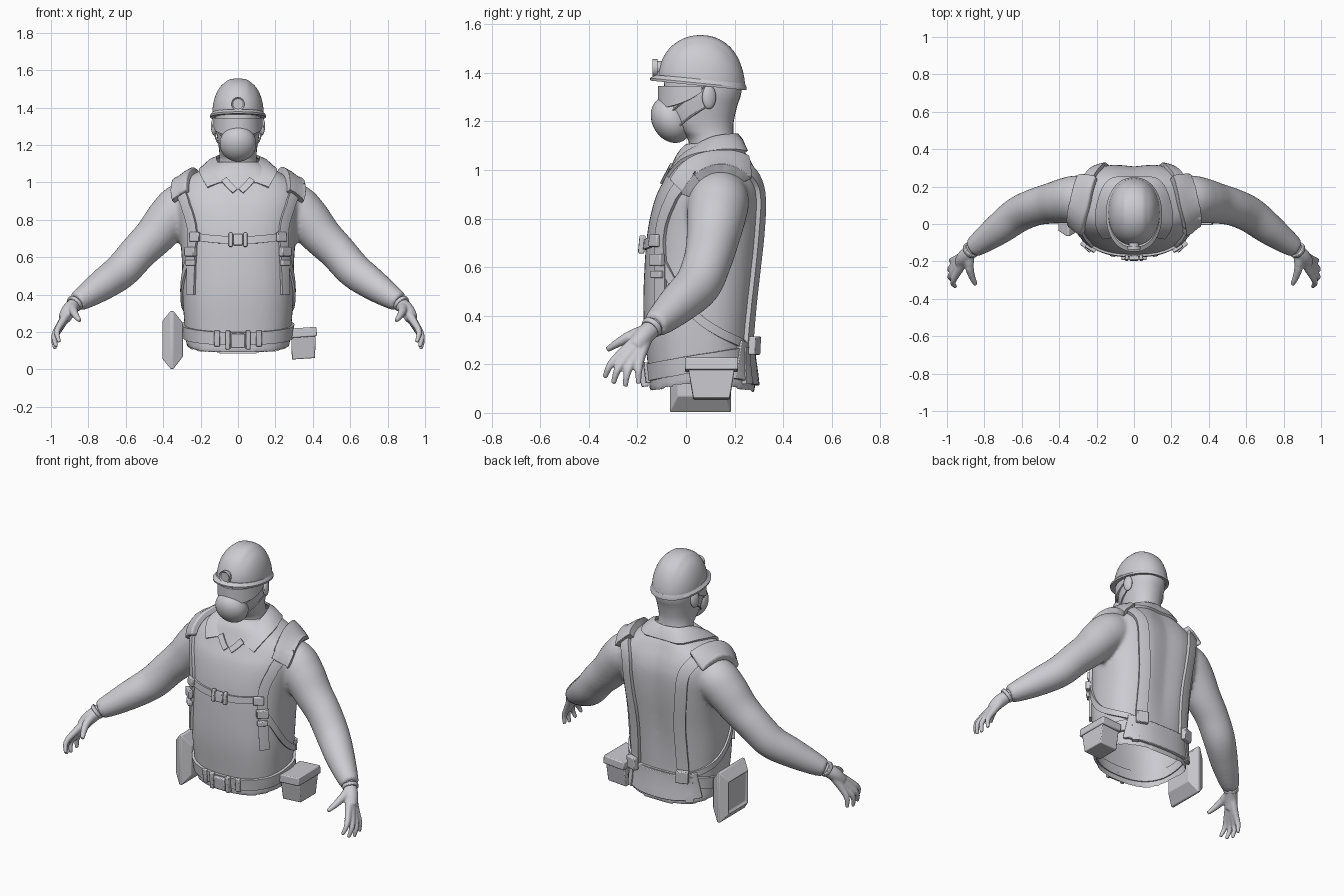
import bpy, bmesh
from math import sin, cos, pi, radians, exp
from mathutils import Vector as V, Matrix
from mathutils.bvhtree import BVHTree

if "Cube" in bpy.data.objects:
    bpy.data.objects.remove(bpy.data.objects["Cube"])

grey = bpy.data.materials.new("plain_grey")
grey.use_nodes = True
colour = (0.6, 0.6, 0.64, 1)
grey.diffuse_color = colour
grey.node_tree.nodes["Principled BSDF"].inputs["Base Color"].default_value = colour


def finish(name, bm, angle=40, remesh=0, bevel=0):
    bmesh.ops.recalc_face_normals(bm, faces=bm.faces)
    me = bpy.data.meshes.new(name)
    bm.to_mesh(me)
    bm.free()
    ob = bpy.data.objects.new(name, me)
    bpy.context.collection.objects.link(ob)
    me.materials.append(grey)
    if remesh:
        m = ob.modifiers.new("blend", 'REMESH')
        m.mode, m.voxel_size = 'VOXEL', remesh
        m = ob.modifiers.new("soften", 'SMOOTH')
        m.iterations, m.factor = 6, 0.5
        baked = bpy.data.meshes.new_from_object(
            ob.evaluated_get(bpy.context.evaluated_depsgraph_get()))
        ob.modifiers.clear()
        ob.data = baked
        baked.materials.clear()
        baked.materials.append(grey)
    if bevel:
        m = ob.modifiers.new("bevel", 'BEVEL')
        m.width, m.segments = bevel, 2
    bpy.ops.object.select_all(action='DESELECT')
    ob.select_set(True)
    bpy.context.view_layer.objects.active = ob
    bpy.ops.object.shade_smooth_by_angle(angle=radians(angle))
    return ob


def loft(bm, rings):
    rows = [[bm.verts.new(p) for p in r] for r in rings]
    n = len(rows[0])
    for a, b in zip(rows, rows[1:]):
        for i in range(n):
            j = (i + 1) % n
            bm.faces.new((a[i], a[j], b[j], b[i]))
    bm.faces.new(rows[0])
    bm.faces.new(rows[-1])


def spline(keys, steps=6):
    """Catmull-Rom resampling of tuples of any length."""
    k = [V(p) for p in keys]
    k = [2 * k[0] - k[1]] + k + [2 * k[-1] - k[-2]]
    out = []
    for a, b, c, d in zip(k, k[1:], k[2:], k[3:]):
        for i in range(steps):
            t = i / steps
            out.append(0.5 * (2 * b + (c - a) * t + (2 * a - 5 * b + 4 * c - d) * t * t
                              + (3 * b - a - 3 * c + d) * t ** 3))
    return out + [k[-2]]


def oval(z, hx, yf, yb, n=2.0, count=48, warp=None):
    ring = []
    for i in range(count):
        a = 2 * pi * i / count
        c, s = cos(a), sin(a)
        x = hx * abs(c) ** (2 / n) * (1 if c > 0 else -1)
        y = (yf + yb) / 2 + (yb - yf) / 2 * abs(s) ** (2 / n) * (1 if s > 0 else -1)
        p = V((x, y, z))
        ring.append(warp(p) if warp else p)
    return ring


def tube(bm, keys, side=1, count=16, steps=5):
    pts = spline(keys, steps)
    rings = []
    for i, p in enumerate(pts):
        t = pts[min(i + 1, len(pts) - 1)].to_3d() - pts[max(i - 1, 0)].to_3d()
        u = t.cross(V((0.1, 0.9, 0.3))).normalized()
        v = t.cross(u).normalized()
        ring = [p.to_3d() + p[3] * (u * cos(2 * pi * k / count) + v * sin(2 * pi * k / count))
                for k in range(count)]
        rings.append([V((q.x * side, q.y, q.z)) for q in ring])
    loft(bm, rings)


def box(name, loc, size, rot=None, bevel=0.006):
    bm = bmesh.new()
    m = Matrix.Translation(loc) @ (rot.to_matrix().to_4x4() if rot else Matrix())
    bmesh.ops.create_cube(bm, size=1, matrix=m @ Matrix.Diagonal((*size, 1)))
    return finish(name, bm, bevel=bevel)


# Shirt: torso and sleeves blended into one skin
def spine_groove(p):
    if p.y > 0.15:
        p.y -= 0.018 * exp(-(p.x / 0.08) ** 2) * max(0, min(1, (p.z - 0.2) * 3))
    if p.z < 0.14:
        p.z -= 0.22 * abs(p.y - 0.06)
    return p


bm = bmesh.new()
torso = [(0.13, 0.275, -0.15, 0.285), (0.22, 0.285, -0.16, 0.27), (0.4, 0.297, -0.175, 0.28),
         (0.58, 0.3, -0.172, 0.30), (0.75, 0.315, -0.158, 0.32), (0.88, 0.335, -0.128, 0.325),
         (0.96, 0.33, -0.09, 0.31), (1.02, 0.28, -0.06, 0.285), (1.07, 0.19, -0.035, 0.26),
         (1.11, 0.12, 0.0, 0.23)]
loft(bm, [oval(*k, n=2.5, warp=spine_groove) for k in spline(torso)])
for s in (1, -1):
    tube(bm, [(0.18, 0.14, 0.89, 0.1), (0.29, 0.135, 0.875, 0.125), (0.365, 0.125, 0.81, 0.122),
              (0.445, 0.11, 0.715, 0.109), (0.53, 0.09, 0.63, 0.1), (0.62, 0.05, 0.53, 0.096),
              (0.72, -0.025, 0.455, 0.085), (0.815, -0.095, 0.39, 0.066),
              (0.865, -0.13, 0.36, 0.052)], s, 32)
shirt = finish("shirt", bm, 60, remesh=0.012)
skin = BVHTree.FromPolygons([v.co for v in shirt.data.vertices],
                            [tuple(p.vertices) for p in shirt.data.polygons])
# Open hem: the shirt is hollow underneath
bm = bmesh.new()
bm.from_mesh(shirt.data)
hem = [f for f in bm.faces if f.normal.z < -0.6 and f.calc_center_median().z < 0.16]
bmesh.ops.delete(bm, geom=hem, context='FACES')
bm.to_mesh(shirt.data)
bm.free()


def on_body(p, lift=0.0):
    q, n, _, _ = skin.find_nearest(V(p))
    return q + n * lift, n


def ribbon(name, path, width, thick=0.012, side=1, steps=6, bevel=0):
    """A strap laid over the shirt."""
    pts = [on_body((p.x * side, p.y, p.z)) for p in spline(path, steps)]
    rings = []
    for i, (q, n) in enumerate(pts):
        t = pts[min(i + 1, len(pts) - 1)][0] - pts[max(i - 1, 0)][0]
        across = t.cross(n).normalized() * width / 2
        spots = [on_body(q + across * f) for f in (-1, -0.4, 0.4, 1)]
        rings.append([c + m * thick for c, m in spots] + [c - m * 0.006 for c, m in reversed(spots)])
    bm = bmesh.new()
    loft(bm, rings)
    return finish(name, bm, 45, bevel=bevel)


def fitting(name, point, size, lift=0.015, bevel=0.005):
    """A buckle lying flat on the shirt."""
    q, n = on_body(point, lift)
    return box(name, q, size, n.to_track_quat('Z', 'Y'), bevel)


# Belt, back pad and chest strap
belt_path = [(0.36 * cos(a), 0.06 + 0.3 * sin(a), 0.2 + 0.045 * sin(a))
             for a in [-pi / 2 + 2 * pi * i / 24 for i in range(25)]]
ribbon("waist_belt", belt_path, 0.07, 0.015, steps=3)
ribbon("back_pad", [(-0.25, 0.22, 0.22), (-0.12, 0.3, 0.2), (0.12, 0.3, 0.2), (0.25, 0.22, 0.22)],
       0.16, 0.02, bevel=0.004)
ribbon("chest_strap", [(-0.27, -0.1, 0.715), (-0.1, -0.17, 0.695), (0.1, -0.17, 0.695),
                       (0.27, -0.1, 0.715)], 0.04, 0.012)
fitting("chest_buckle", (0, -0.2, 0.695), (0.05, 0.06, 0.025), 0.018)
fitting("belt_buckle", (0, -0.2, 0.15), (0.075, 0.075, 0.03), 0.02)

for s, tag in ((1, "left"), (-1, "right")):
    # Harness straps and padding
    ribbon(tag + "_front_strap", [(0.335, -0.02, 0.98), (0.31, -0.1, 0.88), (0.265, -0.13, 0.75),
                                  (0.262, -0.12, 0.6), (0.27, -0.12, 0.4)], 0.055, 0.016, s)
    ribbon(tag + "_shoulder_pad", [(0.34, -0.04, 0.93), (0.33, 0.02, 1.0), (0.315, 0.1, 1.05),
                                   (0.285, 0.18, 1.04), (0.245, 0.25, 1.0)], 0.125, 0.036, s, bevel=0.012)
    ribbon(tag + "_back_strap", [(0.24, 0.25, 1.01), (0.205, 0.33, 0.93), (0.185, 0.33, 0.75),
                                 (0.17, 0.32, 0.55), (0.18, 0.3, 0.25)], 0.065, 0.02, s)
    ribbon(tag + "_side_strap", [(0.27, -0.11, 0.62), (0.32, 0.01, 0.43), (0.28, 0.14, 0.33),
                                 (0.18, 0.3, 0.26)], 0.035, 0.012, s)
    ribbon(tag + "_strap_tail", [(0.21, 0.28, 0.27), (0.22, 0.28, 0.12)], 0.04, 0.026, s)
    fitting(tag + "_strap_buckle", (s * 0.263, -0.13, 0.63), (0.07, 0.05, 0.03), 0.022)
    fitting(tag + "_strap_slide", (s * 0.263, -0.13, 0.57), (0.06, 0.03, 0.025), 0.02)
    fitting(tag + "_chest_slide", (s * 0.245, -0.15, 0.71), (0.06, 0.05, 0.02), 0.02)
    fitting(tag + "_back_buckle", (s * 0.185, 0.32, 0.275), (0.075, 0.075, 0.03), 0.035)
    fitting(tag + "_belt_prong", (s * 0.055, -0.2, 0.155), (0.025, 0.1, 0.03), 0.022)
    fitting(tag + "_belt_slide", (s * 0.12, -0.2, 0.16), (0.03, 0.085, 0.02), 0.015)
    fitting(tag + "_chest_clip", (s * 0.04, -0.2, 0.695), (0.02, 0.075, 0.025), 0.018)

    # Collar leaf and lapel
    upper = spline([(0, 0.215, 1.15), (0.08, 0.19, 1.15), (0.115, 0.1, 1.135),
                    (0.092, 0.005, 1.08), (0.03, -0.06, 1.0)])
    lower = spline([(0, 0.27, 1.09), (0.13, 0.24, 1.08), (0.195, 0.12, 1.08),
                    (0.205, 0.0, 1.05), (0.168, -0.09, 0.98)])
    rings = []
    for a, b in zip(upper, lower):
        a = V((a.x * s, a.y, a.z))
        b, n = on_body((b.x * s, b.y, b.z), 0.014)
        mid = (a + b) / 2 + V((0, 0, 0.012))
        rings.append([a, mid, b, b - n * 0.016, mid - n * 0.012, a - V((0, 0, 0.015))])
    bm = bmesh.new()
    loft(bm, rings)
    finish(tag + "_collar", bm)
    ribbon(tag + "_lapel", [(0.075, -0.07, 1.02), (0.045, -0.09, 0.985), (0.015, -0.1, 0.955)],
           0.035, 0.009, s)

    # Hand: palm bones, fingers and thumb blended together
    bm = bmesh.new()
    fingers = [((0.94, -0.255, 0.255), (0.968, -0.31, 0.2), (0.955, -0.335, 0.145)),
               ((0.95, -0.235, 0.24), (0.982, -0.28, 0.18), (0.972, -0.3, 0.12)),
               ((0.95, -0.21, 0.23), (0.984, -0.24, 0.17), (0.978, -0.25, 0.108)),
               ((0.945, -0.185, 0.235), (0.975, -0.195, 0.175), (0.974, -0.195, 0.12))]
    for base, mid, tip in fingers:
        tube(bm, [(0.88, -0.15, 0.345, 0.03), (*base, 0.021), (*mid, 0.016), (*tip, 0.011)], s, 10)
    tube(bm, [(0.88, -0.155, 0.34, 0.03), (0.88, -0.23, 0.315, 0.024), (0.865, -0.285, 0.285, 0.018),
              (0.845, -0.325, 0.26, 0.012)], s, 10)
    tube(bm, [(0.84, -0.11, 0.375, 0.036), (0.9, -0.17, 0.32, 0.04), (0.93, -0.21, 0.27, 0.034)], s)
    finish(tag + "_hand", bm, 60, remesh=0.006)
    bm = bmesh.new()
    tube(bm, [(0.868, -0.135, 0.358, 0.047), (0.88, -0.147, 0.345, 0.045)], s, 20, 2)
    finish(tag + "_wrist_band", bm, bevel=0.004)

    # Ear and mask strings
    bm = bmesh.new()
    bmesh.ops.create_uvsphere(bm, u_segments=16, v_segments=10, radius=1, matrix=Matrix.Translation(
        (s * 0.127, 0.095, 1.3)) @ Matrix.Rotation(s * 0.3, 4, 'Z') @ Matrix.Diagonal((0.016, 0.03, 0.05, 1)))
    finish(tag + "_ear", bm)
    bm = bmesh.new()
    tube(bm, [(0.08, -0.06, 1.24, 0.004), (0.118, 0.0, 1.29, 0.004), (0.128, 0.08, 1.345, 0.004)], s, 6)
    tube(bm, [(0.08, -0.03, 1.18, 0.004), (0.112, 0.02, 1.22, 0.004), (0.125, 0.085, 1.26, 0.004)], s, 6)
    finish(tag + "_mask_strings", bm)

# Head and neck
bm = bmesh.new()
head = [(1.03, 0.115, 0.01, 0.22), (1.12, 0.102, 0.01, 0.2), (1.16, 0.1, -0.03, 0.195),
        (1.2, 0.105, -0.07, 0.197), (1.26, 0.115, -0.088, 0.21), (1.32, 0.122, -0.093, 0.228),
        (1.4, 0.12, -0.085, 0.225)]
loft(bm, [oval(*k, n=2.2, count=32) for k in spline(head, 4)])
finish("head", bm, 60)

# Breathing mask
bm = bmesh.new()
bmesh.ops.create_uvsphere(bm, u_segments=32, v_segments=20, radius=1, matrix=Matrix.Translation(
    (0, -0.06, 1.207)) @ Matrix.Rotation(0.5, 4, 'X') @ Matrix.Diagonal((0.098, 0.08, 0.1, 1)))
finish("mask", bm)

# Goggles: a curved shield with a nose notch
bm = bmesh.new()
rings = []
for i in range(41):
    a = -pi / 2 + radians(95) * (i - 20) / 20
    side_on = abs(i - 20) / 20
    low = 1.255 + 0.035 * exp(-(side_on / 0.1) ** 2) + 0.065 * side_on ** 3
    ring = []
    for r, z in ((1.0, 1.345), (1.0, low), (0.93, low), (0.93, 1.345)):
        ring.append(V((0.132 * r * cos(a), 0.05 + 0.165 * r * sin(a), z)))
    rings.append(ring)
loft(bm, rings)
finish("goggles", bm)


# Helmet: dome with a faint centre ridge, then a thin brim that juts forward
def tilt(p):
    p.z -= 0.1 * (p.y - 0.05) * (1 - max(0, p.z - 1.36) / 0.2)
    return p


def crown(p):
    p.z += 0.005 * max(0, min(1, (0.07 - abs(p.x)) / 0.015)) * max(0, min(1, (p.z - 1.42) * 15))
    return tilt(p)


bm = bmesh.new()
dome = [radians(89) * i / 20 for i in range(21)]
loft(bm, [oval(1.36 + 0.19 * sin(t), 0.138 * cos(t) ** 0.75, 0.06 - 0.175 * cos(t) ** 0.95,
               0.06 + 0.183 * cos(t) ** 0.95, 2.15, 64, crown) for t in dome])
finish("helmet", bm, 35)
bm = bmesh.new()
loft(bm, [oval(z, 0.137 + g, -0.125 - 1.8 * g, 0.243 + g * 0.5, 2.15, 64, tilt)
          for z, g in ((1.35, -0.01), (1.348, 0.012), (1.358, 0.013), (1.375, 0.0))])
finish("helmet_brim", bm, 30)

# Head lamp
for name, r, depth, y in (("lamp_body", 0.028, 0.06, -0.1), ("lamp_rim", 0.036, 0.02, -0.127)):
    bm = bmesh.new()
    bmesh.ops.create_cone(bm, cap_ends=True, segments=24, radius1=r, radius2=r, depth=depth,
                          matrix=Matrix.Translation((0, y, 1.42)) @ Matrix.Rotation(pi / 2, 4, 'X'))
    if name == "lamp_rim":
        face = min(bm.faces, key=lambda f: f.calc_center_median().y)
        bmesh.ops.inset_region(bm, faces=[face], thickness=0.008, depth=-0.008)
    finish(name, bm)
box("lamp_bracket", (0, -0.105, 1.39), (0.05, 0.04, 0.03))

# Left belt pouch with lid
bm = bmesh.new()
corners = ((-1, -1), (1, -1), (1, 1), (-1, 1))
loft(bm, [[V((0.35 + i * hx, 0.105 + j * hy, z + i * 0.004)) for i, j in corners]
          for z, hx, hy in ((0.057, 0.062, 0.075), (0.18, 0.065, 0.095))])
finish("pouch", bm, bevel=0.005)
box("pouch_lid", (0.35, 0.105, 0.198), (0.142, 0.22, 0.05), Matrix.Rotation(-0.07, 3, 'Y').to_quaternion())

# Right tool case: two shallow tapered shells with a sunken outer panel
bm = bmesh.new()
loft(bm, [[V((x, 0.06 + j * hy, 0.158 + i * hz)) for i, j in corners]
          for x, hy, hz in ((-0.405, 0.095, 0.1), (-0.36, 0.125, 0.155),
                            (-0.345, 0.125, 0.155), (-0.295, 0.095, 0.09))])
bmesh.ops.recalc_face_normals(bm, faces=bm.faces)
face = min(bm.faces, key=lambda f: f.calc_center_median().x)
bmesh.ops.inset_region(bm, faces=[face], thickness=0.02, depth=-0.012)
finish("tool_case", bm, 25, bevel=0.004)
